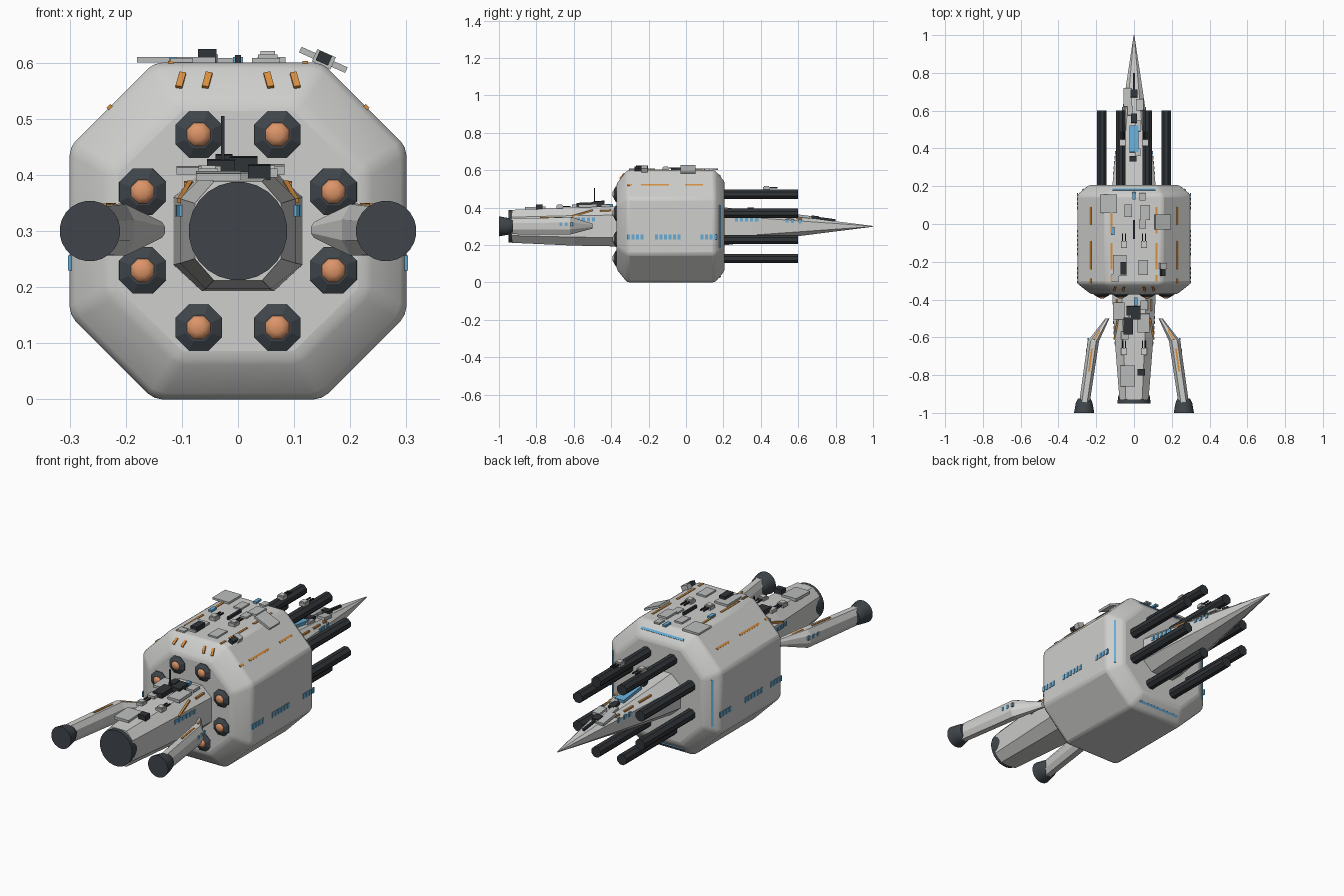
import bpy, bmesh, math
from mathutils import Matrix, Vector

if "Cube" in bpy.data.objects:
    bpy.data.objects.remove(bpy.data.objects["Cube"])

def material(name, rgb):
    m = bpy.data.materials.new(name)
    m.diffuse_color = (*rgb, 1)
    m.use_nodes = True
    m.node_tree.nodes["Principled BSDF"].inputs["Base Color"].default_value = m.diffuse_color
    return m

GREY = material("hull_grey", (.62, .62, .61))
PLATE = material("plate_grey", (.50, .51, .51))
DARK = material("engine_dark", (.05, .06, .07))
BLACK = material("gun_dark", (.03, .035, .04))
ORANGE = material("stripe_orange", (.70, .28, .05))
GLOW = material("glow_orange", (.72, .30, .14))
BLUE = material("window_blue", (.13, .42, .68))
CZ = .30  # height of the long axis

def finish(name, bm, mat, angle=None):
    bmesh.ops.recalc_face_normals(bm, faces=bm.faces)
    me = bpy.data.meshes.new(name)
    bm.to_mesh(me)
    bm.free()
    me.materials.append(mat)
    ob = bpy.data.objects.new(name, me)
    bpy.context.collection.objects.link(ob)
    if angle:
        for p in me.polygons:
            p.use_smooth = True
        me.set_sharp_from_angle(angle=math.radians(angle))
    return ob

def loft(name, rings, mat, angle=None):
    """Skin closed rings of points and cap both ends."""
    bm = bmesh.new()
    rows = [[bm.verts.new(p) for p in r] for r in rings]
    n = len(rows[0])
    for a, b in zip(rows, rows[1:]):
        for i in range(n):
            bm.faces.new((a[i], a[(i + 1) % n], b[(i + 1) % n], b[i]))
    bm.faces.new(rows[0])
    bm.faces.new(rows[-1])
    return finish(name, bm, mat, angle)

def octagon(y, w, h, cw, ch, x=0, z=CZ):
    pts = [(w, -ch), (w, ch), (cw, h), (-cw, h), (-w, ch), (-w, -ch), (-cw, -h), (cw, -h)]
    return [(x + a, y, z + b) for a, b in pts]

def lathe(name, x, z, prof, n, mat, angle=40):
    """Round part along y; prof is (y, radius)."""
    off = math.pi / n
    return loft(name, [[(x + r * math.cos(off + math.tau * i / n), y,
                         z + r * math.sin(off + math.tau * i / n)) for i in range(n)]
                       for y, r in prof], mat, angle)

def box(name, loc, size, mat, rot=None):
    bm = bmesh.new()
    bmesh.ops.create_cube(bm, size=1)
    m = Matrix.Translation(loc) @ (rot or Matrix()) @ Matrix.Diagonal((*size, 1))
    bmesh.ops.transform(bm, matrix=m, verts=bm.verts)
    return finish(name, bm, mat)

def bar(name, p, q, w, mat):
    p, q = Vector(p), Vector(q)
    rot = (q - p).to_track_quat('Y', 'Z').to_matrix().to_4x4()
    return box(name, (p + q) / 2, (w, (q - p).length, .008), mat, rot)

def turret(x, y, z):
    box("turret_base", (x, y, z + .007), (.034, .036, .016), PLATE)
    box("turret_top", (x, y, z + .017), (.026, .026, .008), GREY)
    for s in (-1, 1):
        box("turret_gun", (x + s * .008, y + .036, z + .011), (.006, .045, .006), BLACK)

def rot(deg, axis):
    return Matrix.Rotation(math.radians(deg), 4, axis)

# main octagonal body with chamfered ends
body = loft("main_body", [octagon(-.372, .228, .228, .105, .108), octagon(-.315, .3, .3, .15, .15),
                          octagon(.155, .3, .3, .15, .15), octagon(.207, .238, .238, .118, .118)],
            GREY, 30)
bev = body.modifiers.new("soft_edges", 'BEVEL')
bev.width, bev.segments, bev.limit_method = .014, 2, 'ANGLE'
bev.angle_limit = math.radians(20)

# long spindle hull through the body, ending in a needle nose
HULL = [(-.93, .077, .088), (-.6, .103, .103), (-.38, .115, .107),
        (.2, .115, .102), (.35, .1, .084), (1, .002, .002)]
loft("spindle_hull", [octagon(y, w, h, .56 * w, .56 * h) for y, w, h in HULL], GREY)

def hull(y):
    """Half width and half height of the hull at y."""
    for (a, w0, h0), (b, w1, h1) in zip(HULL, HULL[1:]):
        if a <= y <= b:
            t = (y - a) / (b - a)
            return w0 + t * (w1 - w0), h0 + t * (h1 - h0)

lathe("main_engine", 0, CZ, [(-.86, .068), (-.92, .086), (-.95, .088)], 24, DARK)

# ring of eight gun barrels in the nose and eight thrusters on the other end
for sx in (-1, 1):
    for x, z in ((.07, .472), (.17, .37), (.17, .23), (.07, .128)):
        x *= sx
        lathe("gun_barrel", x, z, [(.18, .027), (.6, .027)], 8, BLACK, 20)
        lathe("thruster", x, z, [(-.36, .046), (-.375, .045), (-.386, .026)], 8, DARK, 20)
        lathe("thruster_glow", x, z, [(-.38, .023), (-.388, .022), (-.394, .01)], 8, GLOW, 60)

# outrigger arms with engine pods
for s in (-1, 1):
    arm = [(-.5, .141, .011, .014, .302), (-.62, .215, .030, .046, .302), (-.95, .263, .028, .042, CZ)]
    loft("outrigger_arm", [octagon(y, w, h, .5 * w, .4 * h, s * x, z) for y, x, w, h, z in arm], GREY)
    lathe("pod_engine", s * .264, CZ, [(-.925, .034), (-.945, .044), (-.955, .046), (-1, .054)], 24, DARK)
    bar("arm_stripe", (s * .222, -.66, .346), (s * .239, -.78, .345), .009, ORANGE)
    bar("arm_bend_stripe", (s * .211, -.612, .345), (s * .175, -.555, .326), .009, ORANGE)
    for y in (-.61, -.64, -.67):
        x = .246 + (-.62 - y) * .14
        box("arm_window", (s * (x - .003), y, .312), (.008, .014, .018), BLUE)

# orange stripes along the upper edges of the body
for s in (-1, 1):
    for a, b in ((.09, -.005), (-.09, -.24), (-.288, -.312)):
        box("edge_stripe", (s * .229, (a + b) / 2, .521), (.01, a - b, .006), ORANGE, rot(s * 45, 'Y'))
    for a, b in ((.09, -.05), (-.1, -.24), (-.27, -.305)):
        box("roof_stripe", (s * .12, (a + b) / 2, .6), (.01, a - b, .006), ORANGE)
    for x in (.055, .102):
        box("chamfer_stripe", (s * x, -.343, .569), (.012, .034, .006), ORANGE, rot(49, 'X') @ rot(s * 12, 'Z'))
    # window rows on the body sides
    for start, n in ((-.308, 4), (-.158, 6), (.085, 4)):
        for i in range(n):
            box("side_window", (s * .3, start + .024 * i, .243), (.006, .015, .026), BLUE)
    # windows and stripes on the hull sides
    for y in [-.63 + .027 * i for i in range(6)] + [.27 + .027 * i for i in range(5)] + [.54, .57, .61]:
        w, h = hull(y)
        box("hull_window", (s * w, y, CZ + min(.036, .5 * h)), (.007, .017, .02), BLUE)
    bar("hull_stripe", (s * .104, -.61, .354), (s * .085, -.5, .386), .009, ORANGE)
    bar("hull_stripe", (s * .092, -.46, .383), (s * .092, -.4, .385), .009, ORANGE)
    for a, b in ((.38, .46), (.5, .56), (.59, .62)):
        pts = [(s * .78 * hull(y)[0], y, CZ + .78 * hull(y)[1]) for y in (a, b)]
        bar("nose_stripe", *pts, .008, ORANGE)

# four long light strips on the nose-side chamfers
for k in range(4):
    q = rot(90 * k, 'Y')
    box("light_strip", q @ Vector((0, .182, .27)) + Vector((0, 0, CZ)), (.23, .011, .006), BLUE, q @ rot(-50, 'X'))

# roof plates, boxes and turrets: x, y, width, length, height
for x, y, w, l, h, m in (
        (-.135, .107, .09, .10, .010, PLATE), (-.03, .07, .04, .065, .008, PLATE),
        (.045, .145, .03, .04, .008, PLATE), (.06, .06, .05, .08, .010, PLATE),
        (.045, 0, .035, .05, .008, PLATE), (-.075, -.22, .07, .11, .010, PLATE),
        (.05, -.23, .05, .08, .008, PLATE), (-.10, -.285, .04, .04, .008, PLATE),
        (-.055, -.235, .033, .065, .024, BLACK), (0, -.03, .01, .10, .014, BLACK),
        (0, .15, .018, .04, .010, BLUE), (-.113, -.037, .018, .04, .010, BLUE)):
    box("roof_block", (x, y, .6 + h / 2), (w, l, h), m)
box("tilted_plate", (.152, .01, .605), (.09, .08, .011), PLATE, rot(24, 'Y'))
box("tilted_block", (.153, -.222, .606), (.036, .03, .024), PLATE, rot(24, 'Y'))
box("tilted_block_end", (.153, -.245, .608), (.024, .06, .018), BLACK, rot(24, 'Y'))
for s in (-1, 1):
    turret(s * .053, -.108, .6)
    turret(s * .053, -.675, .396)
    turret(s * .06, .43, .495)

# blocks on top of the hull, seated at its local height
for x, y, w, l, h, m in (
        (-.08, -.46, .06, .09, .008, PLATE), (.05, -.525, .065, .10, .012, PLATE),
        (.055, -.43, .04, .05, .010, PLATE), (-.035, -.805, .08, .11, .010, PLATE),
        (.038, -.785, .04, .035, .022, BLACK), (-.03, -.54, .05, .09, .022, BLACK),
        (.01, -.47, .05, .07, .026, BLACK), (-.025, -.46, .03, .05, .030, BLACK),
        (-.05, -.59, .04, .04, .012, PLATE), (.01, -.41, .018, .04, .012, BLUE),
        (0, .45, .05, .14, .014, BLUE), (-.005, .345, .035, .03, .016, BLACK),
        (0, .56, .03, .05, .012, BLACK), (0, .69, .036, .04, .014, BLACK),
        (0, .74, .010, .12, .010, BLACK), (-.032, .67, .045, .10, .010, PLATE),
        (.03, .63, .04, .06, .010, PLATE), (-.02, .60, .03, .05, .010, PLATE),
        (.02, .52, .03, .06, .010, PLATE), (.02, .38, .03, .04, .010, PLATE)):
    z = CZ + hull(y)[1]
    tilt = rot(-7.2, 'X') if y > .35 else rot(2, 'X')
    box("hull_block", (x, y, z + h / 2 - .001), (w, l, h + .004), m, tilt)
box("antenna_mast", (-.027, -.49, .455), (.006, .006, .10), BLACK)
